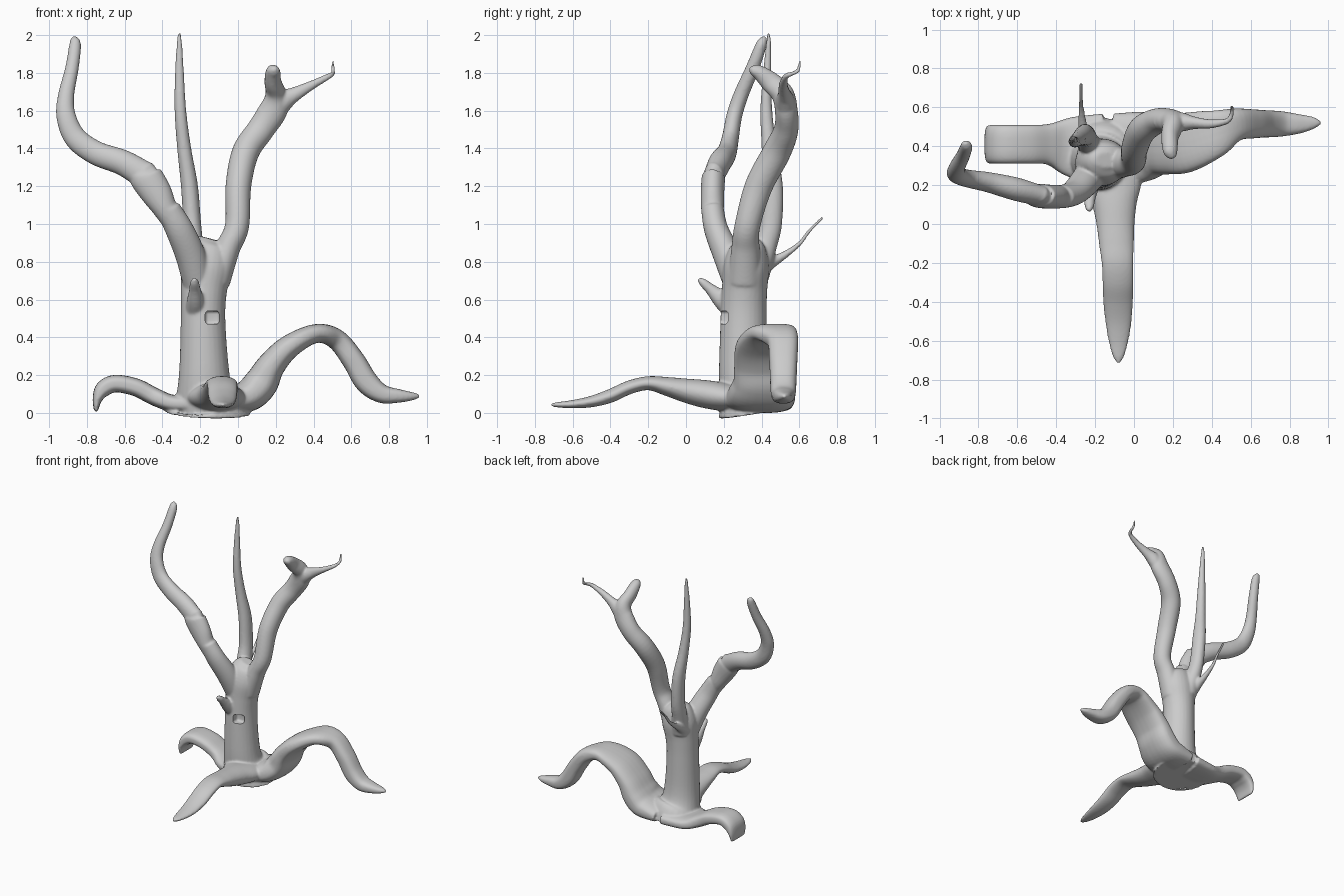
import bpy, bmesh, math
from mathutils import Vector

bm = bmesh.new()


def spline(pts, sub=6):
    """Catmull-Rom through tuples of any length."""
    p = [pts[0]] + pts + [pts[-1]]
    out = []
    for i in range(1, len(p) - 2):
        for k in range(sub):
            t = k / sub
            out.append([0.5 * (2 * b + (c - a) * t + (2 * a - 5 * b + 4 * c - d) * t * t
                               + (3 * b - a - 3 * c + d) * t ** 3)
                        for a, b, c, d in zip(p[i - 1], p[i], p[i + 1], p[i + 2])])
    out.append(list(pts[-1]))
    return out


def limb(pts, side=(0, 1, 0), power=2.0, n=28):
    """Tube along (x, y, z, half size along side, half size across)."""
    s = spline(pts)
    rings = []
    for i, q in enumerate(s):
        c = Vector(q[:3])
        tan = (Vector(s[min(i + 1, len(s) - 1)][:3]) - Vector(s[max(i - 1, 0)][:3])).normalized()
        u = Vector(side)
        u = (u - tan * u.dot(tan)).normalized()
        v = tan.cross(u)
        ring = []
        for k in range(n):
            a = 2 * math.pi * k / n
            ca, sa = math.cos(a), math.sin(a)
            du = math.copysign(abs(ca) ** (2 / power), ca) * max(q[3], 0.004)
            dv = math.copysign(abs(sa) ** (2 / power), sa) * max(q[4], 0.004)
            ring.append(bm.verts.new(c + u * du + v * dv))
        rings.append(ring)
    for a, b in zip(rings, rings[1:]):
        for k in range(n):
            bm.faces.new((a[k], a[(k + 1) % n], b[(k + 1) % n], b[k]))
    bm.faces.new(rings[0][::-1])
    bm.faces.new(rings[-1])


# trunk with flared foot
limb([(-.16, .36, 0, .19, .23), (-.16, .35, .05, .18, .20), (-.175, .32, .12, .145, .15),
      (-.18, .305, .25, .13, .13), (-.185, .305, .5, .122, .118), (-.18, .31, .65, .12, .122),
      (-.165, .32, .78, .12, .135), (-.15, .33, .88, .09, .11), (-.14, .33, .92, .04, .06)])

# left branch with broken knot
limb([(-.21, .28, .68, .08, .08), (-.25, .22, .83, .075, .08), (-.31, .16, .97, .064, .074),
      (-.37, .14, 1.08, .06, .065)])
limb([(-.345, .14, 1.02, .05, .06), (-.385, .14, 1.08, .06, .065), (-.43, .14, 1.16, .062, .082),
      (-.485, .145, 1.245, .062, .088), (-.50, .15, 1.26, .055, .075), (-.61, .18, 1.325, .06, .068),
      (-.75, .215, 1.375, .052, .064), (-.86, .235, 1.455, .045, .06), (-.91, .255, 1.57, .042, .052),
      (-.91, .29, 1.68, .04, .043), (-.88, .35, 1.82, .036, .036), (-.863, .395, 1.94, .03, .032),
      (-.866, .41, 1.98, .02, .022), (-.867, .41, 1.995, .006, .006)])

# middle branch
limb([(-.21, .38, .72, .06, .07), (-.235, .42, .88, .06, .055), (-.243, .45, 1.0, .058, .048),
      (-.257, .458, 1.2, .055, .045), (-.285, .44, 1.4, .04, .037), (-.305, .425, 1.6, .032, .031),
      (-.31, .43, 1.8, .022, .024), (-.31, .437, 1.95, .014, .015), (-.31, .437, 2.01, .008, .008)])

# right branch, then its stub and twig
limb([(-.12, .31, .70, .09, .08), (-.055, .315, .87, .075, .066), (-.005, .325, .99, .068, .064),
      (.002, .385, 1.2, .074, .068), (.04, .48, 1.38, .075, .072), (.12, .53, 1.5, .065, .072),
      (.19, .53, 1.61, .06, .075), (.20, .51, 1.69, .06, .055), (.185, .45, 1.75, .055, .045),
      (.185, .39, 1.80, .04, .04), (.19, .355, 1.815, .028, .032), (.19, .335, 1.82, .01, .012)])
limb([(.15, .53, 1.56, .05, .07), (.24, .525, 1.65, .05, .055), (.31, .52, 1.692, .032, .037),
      (.40, .515, 1.74, .023, .023), (.48, .53, 1.782, .015, .016), (.502, .565, 1.797, .012, .012),
      (.503, .595, 1.815, .01, .011), (.503, .602, 1.865, .007, .007)], side=(.6, -.6, .5))

# rear twig and front nub
limb([(-.24, .36, .74, .05, .06), (-.255, .44, .79, .035, .035), (-.265, .52, .835, .022, .02),
      (-.272, .60, .895, .015, .012), (-.272, .65, .96, .011, .01), (-.272, .725, 1.035, .009, .009)],
     side=(1, 0, 0))
limb([(-.22, .25, .55, .06, .06), (-.225, .19, .60, .045, .05), (-.228, .13, .655, .03, .03),
      (-.23, .09, .69, .024, .022), (-.23, .067, .71, .01, .01)], side=(1, 0, 0))

# right arched root
limb([(-.08, .38, .06, .19, .06), (.05, .40, .09, .18, .085), (.12, .415, .155, .165, .09),
      (.175, .415, .25, .16, .075), (.27, .42, .35, .155, .062), (.41, .465, .42, .125, .05),
      (.52, .51, .39, .085, .055), (.61, .515, .28, .075, .06), (.68, .515, .165, .07, .062),
      (.76, .515, .102, .065, .05), (.85, .515, .09, .05, .036), (.92, .52, .088, .032, .022),
      (.96, .52, .09, .01, .01)], power=2.6)

# left ribbon root
limb([(-.18, .38, .05, .19, .05), (-.34, .40, .05, .15, .045), (-.44, .41, .085, .105, .047),
      (-.54, .41, .135, .10, .047), (-.65, .41, .155, .1, .046), (-.715, .41, .125, .1, .043),
      (-.745, .41, .07, .098, .025), (-.752, .41, .008, .085, .01)], power=3)

# front root
limb([(-.13, .34, .07, .17, .07), (-.11, .20, .085, .15, .075), (-.10, .10, .10, .115, .074),
      (-.095, 0, .118, .098, .064), (-.09, -.1, .14, .09, .05), (-.085, -.2, .157, .082, .037),
      (-.082, -.3, .135, .08, .036), (-.082, -.4, .09, .077, .036), (-.08, -.5, .06, .068, .03),
      (-.08, -.6, .046, .052, .022), (-.08, -.68, .043, .03, .014), (-.08, -.715, .043, .008, .008)],
     side=(1, 0, 0))

bmesh.ops.recalc_face_normals(bm, faces=bm.faces[:])
me = bpy.data.meshes.new("tree")
bm.to_mesh(me)
bm.free()
tree = bpy.data.objects.new("tree", me)
bpy.context.collection.objects.link(tree)

# square knot hole cutter
bpy.ops.mesh.primitive_cube_add(size=1, location=(-.136, .20, .505))
hole = bpy.context.object
hole.name = "knot_hole_cutter"
hole.scale = (.075, .08, .07)
bpy.ops.object.transform_apply(location=False, rotation=False, scale=True)
bev = hole.modifiers.new("round", 'BEVEL')
bev.width, bev.segments = .018, 4
hole.hide_render = True

# fuse all limbs into one smooth skin
rem = tree.modifiers.new("fuse", 'REMESH')
rem.mode = 'VOXEL'
rem.voxel_size = .008
smo = tree.modifiers.new("soften", 'SMOOTH')
smo.factor, smo.iterations = .5, 6
cut = tree.modifiers.new("hole", 'BOOLEAN')
cut.operation = 'DIFFERENCE'
cut.object = hole

bpy.ops.object.select_all(action='DESELECT')
tree.select_set(True)
bpy.context.view_layer.objects.active = tree
for m in ("fuse", "soften", "hole"):
    bpy.ops.object.modifier_apply(modifier=m)
bpy.data.objects.remove(hole)
bpy.ops.object.shade_smooth_by_angle(angle=math.radians(45))
